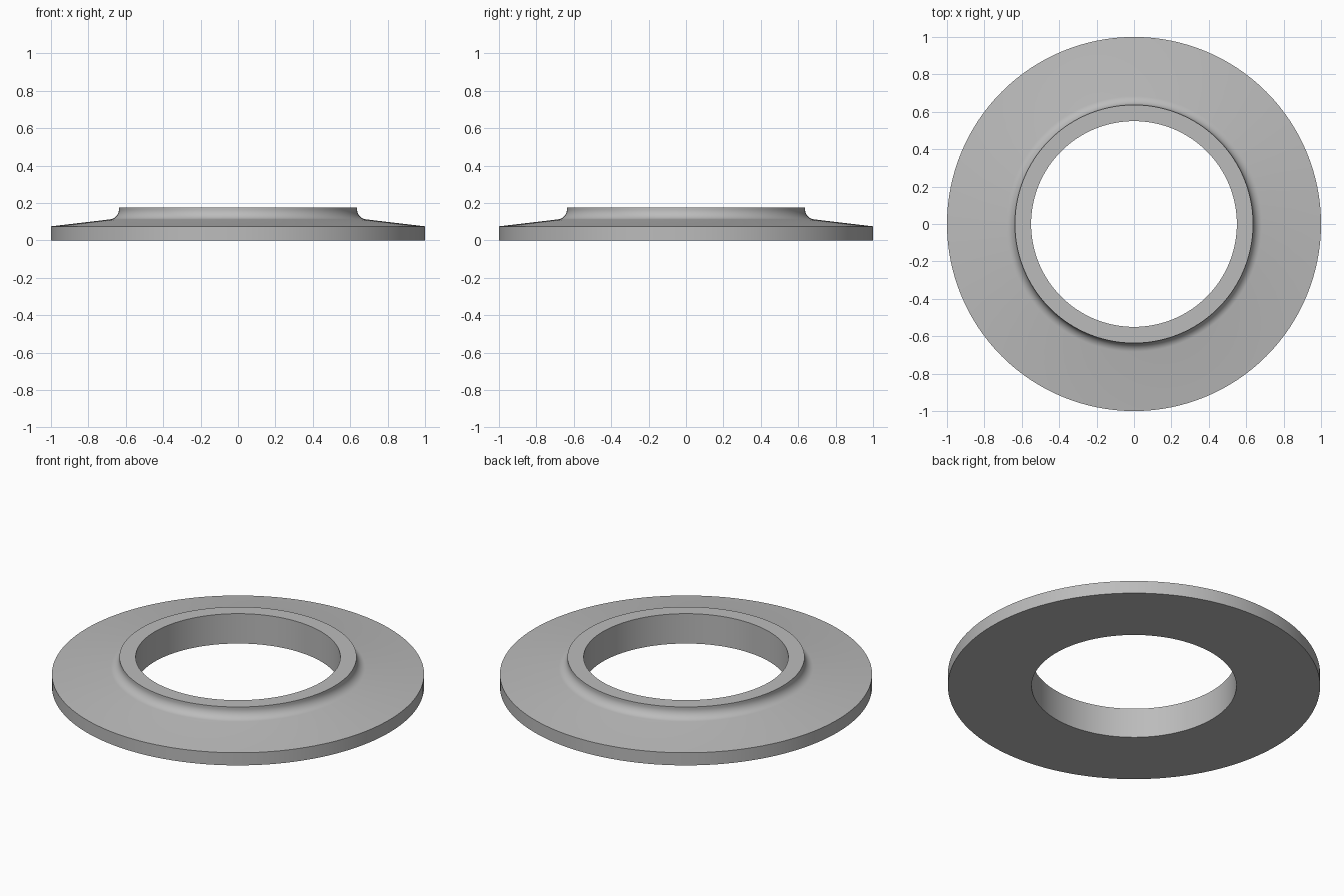
import bpy
import bmesh
from math import sin, cos, radians, tau

cube = bpy.data.objects.get("Cube")
if cube:
    bpy.data.objects.remove(cube)

SEGMENTS = 128
BORE, COLLAR, RIM = 0.55, 0.637, 1.0
RIM_HEIGHT, TOP = 0.075, 0.177

# Single plain grey
grey = bpy.data.materials.new("light_grey")
grey.use_nodes = True
colour = (0.5, 0.5, 0.5, 1)
grey.diffuse_color = colour
grey.node_tree.nodes["Principled BSDF"].inputs["Base Color"].default_value = colour

# Cross-section: bore, base, rim, sloped flange, concave fillet, collar
radius, cx, cz = 0.053, COLLAR + 0.053, 0.165
fillet = [(cx + radius * cos(radians(a)), cz + radius * sin(radians(a)))
          for a in (263 - 83 * i / 12 for i in range(13))]
profile = [(BORE, 0), (RIM, 0), (RIM, RIM_HEIGHT), *fillet, (COLLAR, TOP), (BORE, TOP)]

# Revolve the closed section into a ring
bm = bmesh.new()
rings = [[bm.verts.new((r * cos(tau * i / SEGMENTS), r * sin(tau * i / SEGMENTS), z))
          for i in range(SEGMENTS)] for r, z in profile]
for a, b in zip(rings, rings[1:] + rings[:1]):
    for i in range(SEGMENTS):
        j = (i + 1) % SEGMENTS
        bm.faces.new((a[i], a[j], b[j], b[i]))
bmesh.ops.recalc_face_normals(bm, faces=bm.faces)
mesh = bpy.data.meshes.new("collared_flange_ring")
bm.to_mesh(mesh)
bm.free()
mesh.materials.append(grey)

flange = bpy.data.objects.new("collared_flange_ring", mesh)
bpy.context.collection.objects.link(flange)
bpy.context.view_layer.objects.active = flange
flange.select_set(True)
bpy.ops.object.shade_smooth_by_angle(angle=radians(30))
